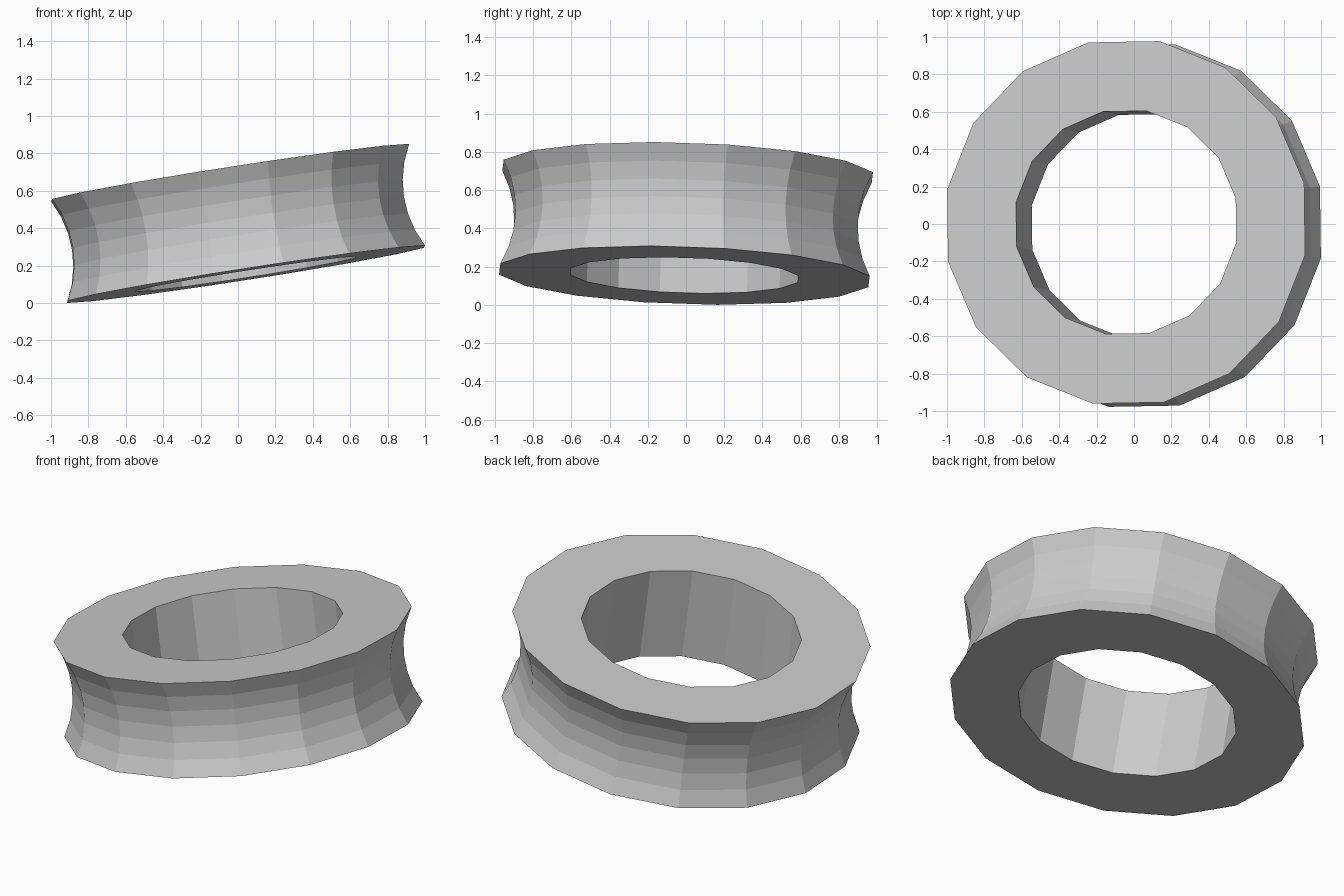
import bpy, bmesh, math
from mathutils import Vector, Matrix

if "Cube" in bpy.data.objects:
    bpy.data.objects.remove(bpy.data.objects["Cube"])

SIDES, ROWS = 16, 6
R_OUT, R_WAIST, R_IN, HALF = 0.985, 0.913, 0.606, 0.275

# Profile: straight bore, concave outer wall following a circular arc
sag = R_OUT - R_WAIST
arc_r = (HALF ** 2 + sag ** 2) / (2 * sag)
profile = [(R_IN, HALF), (R_IN, -HALF)]
for i in range(ROWS + 1):
    z = -HALF + 2 * HALF * i / ROWS
    profile.append((R_WAIST + arc_r - math.sqrt(arc_r ** 2 - z ** 2), z))

# Revolve the profile into a closed ring
bm = bmesh.new()
rings = []
for s in range(SIDES):
    a = math.radians(0.9) + 2 * math.pi * (s + 0.5) / SIDES
    rings.append([bm.verts.new((r * math.cos(a), r * math.sin(a), z)) for r, z in profile])
n = len(profile)
for s in range(SIDES):
    p, q = rings[s], rings[(s + 1) % SIDES]
    for i in range(n):
        j = (i + 1) % n
        bm.faces.new((p[i], q[i], q[j], p[j]))
bmesh.ops.recalc_face_normals(bm, faces=bm.faces)

# Tilt the ring and rest its lowest point on the ground
axis = Vector((-0.155, 0.032, 1)).normalized()
rot = Vector((0, 0, 1)).rotation_difference(axis).to_matrix().to_4x4()
bmesh.ops.transform(bm, matrix=rot, verts=bm.verts)
low = min(v.co.z for v in bm.verts)
bmesh.ops.translate(bm, vec=(0, 0, -low), verts=bm.verts)

mesh = bpy.data.meshes.new("grooved_ring")
bm.to_mesh(mesh)
bm.free()
mat = bpy.data.materials.new("light grey")
mat.diffuse_color = (0.6, 0.6, 0.6, 1)
mat.use_nodes = True
mat.node_tree.nodes["Principled BSDF"].inputs["Base Color"].default_value = mat.diffuse_color
mesh.materials.append(mat)
bpy.context.collection.objects.link(bpy.data.objects.new("grooved_ring", mesh))
